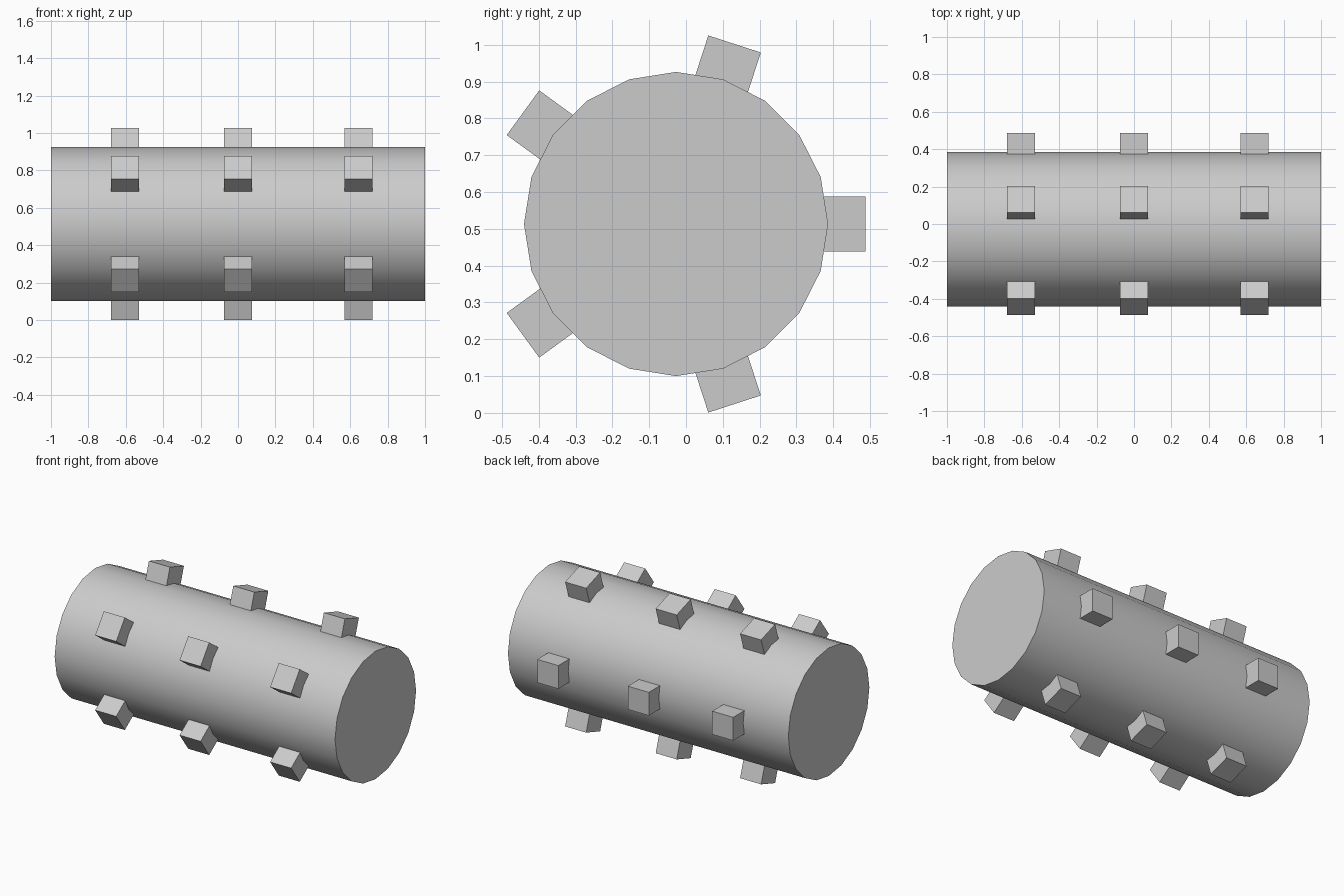
import bpy
from math import radians, cos, sin, pi

if "Cube" in bpy.data.objects:
    bpy.data.objects.remove(bpy.data.objects["Cube"])

CY, CZ = -0.027, 0.513      # drum axis
RADIUS, OUTER = 0.413, 0.514
PEG = 0.15                  # peg width and depth

# Drum: 20-sided smooth cylinder lying along x
bpy.ops.mesh.primitive_cylinder_add(vertices=20, radius=RADIUS, depth=2,
                                    location=(0, CY, CZ), rotation=(0, pi / 2, 0))
drum = bpy.context.object
drum.name = "drum"
bpy.ops.object.shade_smooth_by_angle(angle=radians(30))

# Pegs: three rings of five blocks pointing outwards
for ring, x in enumerate((-0.603, -0.001, 0.645)):
    for i in range(5):
        a = i * 2 * pi / 5
        r = OUTER - PEG / 2
        bpy.ops.mesh.primitive_cube_add(size=PEG, rotation=(a, 0, 0),
                                        location=(x, CY + r * cos(a), CZ + r * sin(a)))
        bpy.context.object.name = f"peg_{ring + 1}_{i + 1}"
